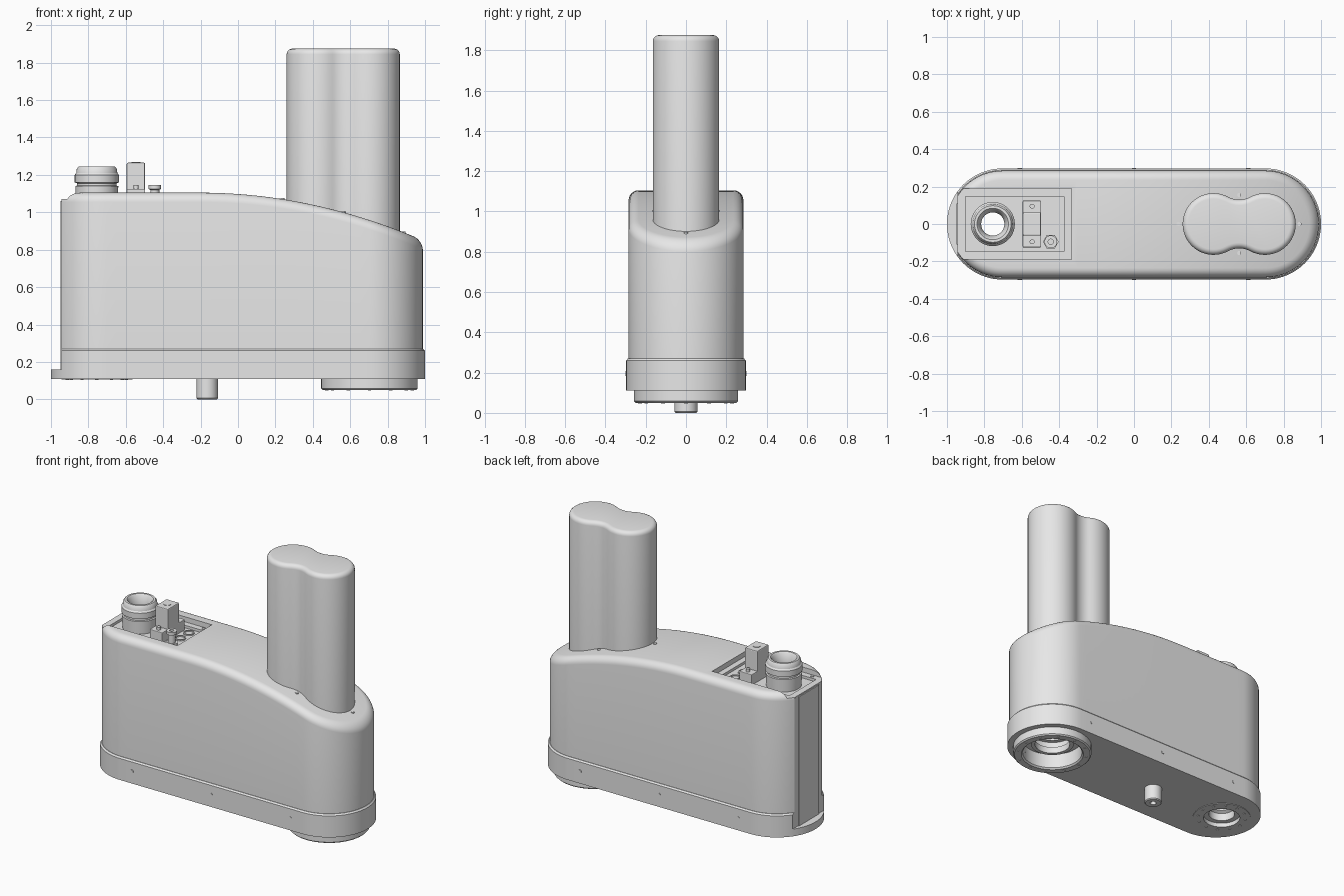
import bpy, bmesh
from math import sin, cos, pi, radians

cube = bpy.data.objects.get("Cube")
if cube:
    bpy.data.objects.remove(cube)

grey = bpy.data.materials.new("light_grey")
grey.use_nodes = True
grey.diffuse_color = (0.8, 0.8, 0.8, 1)
grey.node_tree.nodes["Principled BSDF"].inputs["Base Color"].default_value = (0.8, 0.8, 0.8, 1)


def finish(name, bm):
    bmesh.ops.remove_doubles(bm, verts=bm.verts, dist=1e-5)
    bmesh.ops.recalc_face_normals(bm, faces=bm.faces)
    mesh = bpy.data.meshes.new(name)
    bm.to_mesh(mesh)
    bm.free()
    mesh.materials.append(grey)
    ob = bpy.data.objects.new(name, mesh)
    bpy.context.collection.objects.link(ob)
    return ob


def activate(ob):
    bpy.ops.object.select_all(action="DESELECT")
    ob.select_set(True)
    bpy.context.view_layer.objects.active = ob


def smooth(ob):
    activate(ob)
    bpy.ops.object.shade_smooth_by_angle(angle=radians(30))
    return ob


def cut(ob, *cutters):
    for c in cutters:
        mod = ob.modifiers.new("cut", "BOOLEAN")
        mod.operation, mod.solver, mod.object = "DIFFERENCE", "EXACT", c
        activate(ob)
        bpy.ops.object.modifier_apply(modifier=mod.name)


def loft(name, rings, paired_cap=False):
    """Skin a stack of rings; paired_cap strips the top between mirrored points."""
    bm = bmesh.new()
    rows = [[bm.verts.new(p) for p in ring] for ring in rings]
    n = len(rows[0])
    for a, b in zip(rows, rows[1:]):
        for i in range(n):
            j = (i + 1) % n
            bm.faces.new((a[i], a[j], b[j], b[i]))
    bm.faces.new(rows[0])
    top = rows[-1]
    if paired_cap:
        for i in range(n // 2):
            quad = [top[i], top[i + 1], top[n - 1 - i], top[(n - i) % n]]
            bm.faces.new(list(dict.fromkeys(quad)))
    else:
        bm.faces.new(top)
    return finish(name, bm)


def lathe(name, profile, x=0, y=0, sides=48, closed=False):
    """Spin (radius, z) points about a vertical axis."""
    bm = bmesh.new()
    rows = [[bm.verts.new((x + r * cos(2 * pi * i / sides), y + r * sin(2 * pi * i / sides), z))
             for i in range(sides)] for r, z in profile]
    pairs = list(zip(rows, rows[1:])) + ([(rows[-1], rows[0])] if closed else [])
    for a, b in pairs:
        for i in range(sides):
            j = (i + 1) % sides
            bm.faces.new((a[i], a[j], b[j], b[i]))
    bmesh.ops.dissolve_degenerate(bm, dist=1e-6, edges=bm.edges)
    return finish(name, bm)


def rod(name, r, z0, z1, x=0, y=0, sides=32):
    return lathe(name, [(0, z0), (r, z0), (r, z1), (0, z1)], x, y, sides)


def box(name, x0, x1, y0, y1, z0, z1, bevel=0):
    bm = bmesh.new()
    bmesh.ops.create_cube(bm, size=1)
    for v in bm.verts:
        v.co = ((x0 + x1) / 2 + v.co.x * (x1 - x0), (y0 + y1) / 2 + v.co.y * (y1 - y0),
                (z0 + z1) / 2 + v.co.z * (z1 - z0))
    if bevel:
        bmesh.ops.bevel(bm, geom=bm.edges[:], offset=bevel, segments=2, affect="EDGES", profile=0.5)
    return finish(name, bm)


CENTRE, ARC, STRAIGHT = 0.703, 20, 28


def stadium(r):
    """Mirrored outline running from the -x tip along -y, back along +y."""
    half = [(-CENTRE - r * cos(a), -r * sin(a)) for a in (pi / 2 * i / ARC for i in range(ARC + 1))]
    half += [(-CENTRE + 2 * CENTRE * i / STRAIGHT, -r) for i in range(1, STRAIGHT)]
    half += [(CENTRE + r * sin(a), -r * cos(a)) for a in (pi / 2 * i / ARC for i in range(ARC + 1))]
    return half + [(x, -y) for x, y in half[-2:0:-1]]


def roof(x):
    return 1.105 - 0.18 * max(0, x + 0.2) ** 2


# Main housing with sloping, rounded roof
R, FILLET = 0.285, 0.05
rings = [[(x, y, 0.25) for x, y in stadium(R)]]
for k in range(7):
    t = pi / 2 * k / 6
    rings.append([(x, y, roof(x) - FILLET * (1 - sin(t))) for x, y in stadium(R - FILLET * (1 - cos(t)))])
housing = loft("housing", rings, paired_cap=True)

# Base skirt
base = loft("base", [[(x, y, z) for x, y in stadium(r)]
                     for r, z in ((0.297, 0.11), (0.297, 0.26), (0.288, 0.27))])

# Cutters: flat end, top recess, pocket, cable bore and stepped large bore
GX, BX = -0.755, 0.703
cutters = [
    box("end_cutter", -1.2, -0.944, -0.5, 0.5, 0.16, 1.4),
    box("recess_cutter", -1.2, -0.335, -0.19, 0.19, 1.07, 1.4),
    box("pocket_cutter", -0.9, -0.375, -0.148, 0.148, 1.052, 1.4),
    lathe("cable_cutter", [(0, 0), (0.12, 0), (0.12, 0.17), (0.062, 0.2), (0.062, 1.5), (0, 1.5)], GX),
    lathe("outlet_cutter", [(0, 0), (0.195, 0), (0.195, 0.16), (0.14, 0.16), (0.14, 0.22),
                            (0.11, 0.22), (0.11, 0.4), (0, 0.4)], BX),
]
cut(housing, *cutters)
cut(base, cutters[0], cutters[3], cutters[4])
for c in cutters:
    bpy.data.objects.remove(c)
smooth(housing)
smooth(base)
box("end_cover", -0.95, -0.943, -0.11, 0.11, 0.16, 1.06)


# Two-lobed tower
def lobes(d):
    lobe, waist, c, off, cy = 0.165 - d, 0.123 + d, 0.5625, 0.1375, 0.253
    a = 118.5

    def arc(cx, y, r, a0, a1, n, trim):
        return [(cx + r * cos(radians(a0 + (a1 - a0) * i / n)), y + r * sin(radians(a0 + (a1 - a0) * i / n)))
                for i in range(trim, n + 1 - trim)]
    return (arc(c + off, 0, lobe, -a, a, 32, 0) + arc(c, cy, waist, a - 180, -a, 10, 1)
            + arc(c - off, 0, lobe, 180 - a, 180 + a, 32, 0) + arc(c, -cy, waist, a, 180 - a, 10, 1))


rings = [[(x, y, 0.8) for x, y in lobes(0)]]
for k in range(6):
    t = pi / 2 * k / 5
    rings.append([(x, y, 1.845 + 0.03 * sin(t)) for x, y in lobes(0.03 * (1 - cos(t)))])
smooth(loft("tower", rings))

# Small screws around the tower, in the recess and along the skirt
for x, y in ((0.237, 0), (0.885, 0), (0.5625, 0.155), (0.5625, -0.155)):
    smooth(rod("tower_screw", 0.011, roof(x) - 0.03, roof(x) + 0.005, x, y, 16))
for x in (-0.855, -0.385):
    for y in (-0.17, 0.17):
        smooth(rod("recess_screw", 0.011, 1.06, 1.075, x, y, 16))
for x in (-0.61, 0, 0.61):
    for side in (-1, 1):
        screw = rod("skirt_screw", 0.012, -0.004, 0.004, sides=16)
        screw.rotation_euler.x = pi / 2
        screw.location = (x, side * 0.296, 0.195)
        smooth(screw)

# Cable gland
smooth(lathe("cable_gland", [(0.062, 1.045), (0.112, 1.045), (0.115, 1.14), (0.106, 1.143), (0.106, 1.155),
                             (0.118, 1.16), (0.118, 1.2), (0.11, 1.21), (0.107, 1.232), (0.098, 1.244),
                             (0.084, 1.244), (0.076, 1.235), (0.062, 1.18)], GX, closed=True))

# Connector block and sockets
box("connector_post", -0.595, -0.497, -0.062, 0.062, 1.045, 1.265, 0.006)
box("connector_foot", -0.595, -0.497, -0.125, 0.125, 1.045, 1.125, 0.004)
smooth(rod("post_hole_cap", 0.024, 1.26, 1.268, -0.545, 0))
for y in (-0.095, 0.095):
    smooth(rod("foot_screw", 0.013, 1.12, 1.145, -0.545, y, 16))
for y in (0, 0.095):
    smooth(lathe("socket", [(0.028, 1.045), (0.036, 1.045), (0.036, 1.06), (0.028, 1.06)],
                 -0.445, y, 32, closed=True))
smooth(rod("valve_flange", 0.042, 1.045, 1.065, -0.445, -0.095, 6))
smooth(lathe("valve_stem", [(0, 1.045), (0.024, 1.045), (0.024, 1.12), (0.034, 1.125), (0.034, 1.145),
                            (0.014, 1.145), (0.014, 1.11), (0, 1.11)], -0.445, -0.095, 24))

# Underside: outlet ring, inner lip, cable ring and locating peg
smooth(lathe("outlet_ring", [(0.195, 0.115), (0.258, 0.115), (0.258, 0.058), (0.25, 0.05),
                             (0.205, 0.05), (0.195, 0.06)], BX, sides=64, closed=True))
smooth(lathe("outlet_lip", [(0.115, 0.17), (0.14, 0.17), (0.14, 0.125), (0.115, 0.125)], BX, closed=True))
smooth(lathe("cable_ring", [(0.12, 0.12), (0.19, 0.12), (0.19, 0.106), (0.12, 0.106)], GX, closed=True))
smooth(lathe("cable_lip", [(0.085, 0.19), (0.12, 0.19), (0.12, 0.135), (0.085, 0.135)], GX, closed=True))
smooth(lathe("locating_peg", [(0, 0.12), (0.057, 0.12), (0.057, 0.006), (0.051, 0),
                              (0.02, 0), (0.02, 0.04), (0, 0.04)], -0.165))
for cx, r, z in ((BX, 0.228, 0.05), (GX, 0.158, 0.106)):
    for i in range(12):
        a = pi / 6 * i
        smooth(rod("ring_bolt", 0.009, z - 0.003, z + 0.004, cx + r * cos(a), r * sin(a), 12))
